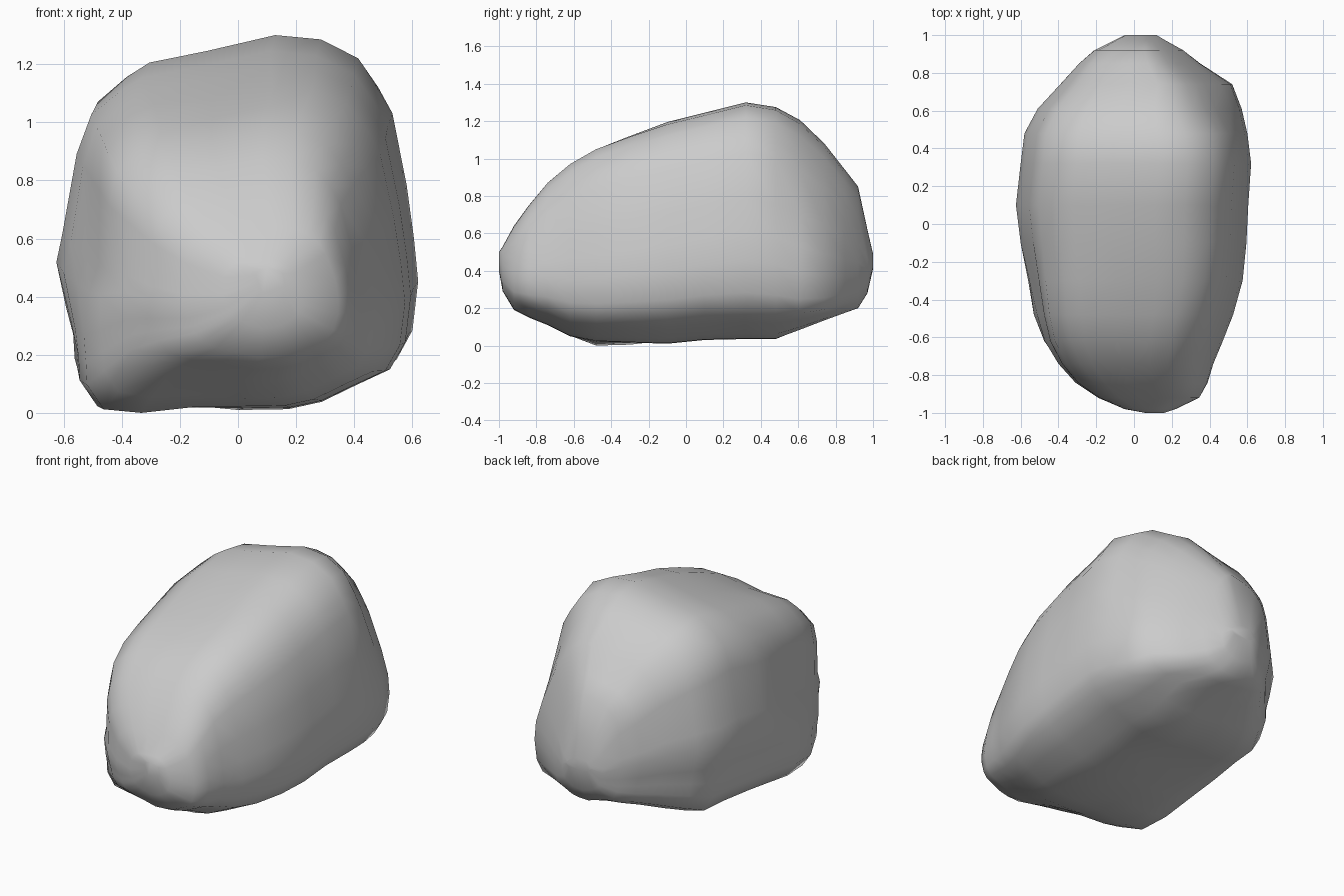
import bpy, bmesh, math

if "Cube" in bpy.data.objects:
    bpy.data.objects.remove(bpy.data.objects["Cube"])

# Front outline of the boulder (x, z), including the small foot at lower left
OUTLINE = [(-.62, .52), (-.60, .64), (-.55, .93), (-.50, 1.07), (-.40, 1.155),
           (-.32, 1.205), (-.12, 1.245), (.12, 1.30), (.28, 1.285), (.41, 1.22),
           (.48, 1.12), (.53, 1.03), (.58, .78), (.605, .60), (.62, .45),
           (.60, .28), (.545, .18), (.42, .12), (.30, .06), (.18, .033),
           (0, .03), (-.18, .025), (-.36, 0), (-.495, .015), (-.555, .12),
           (-.56, .22), (-.585, .33)]

# Extents of the slice at each depth: y, left, right, bottom, top
SLICES = [(-1, .06, .16, .40, .50), (-.98, -.05, .22, .29, .53),
          (-.92, -.19, .345, .19, .64), (-.84, -.31, .39, .15, .75),
          (-.74, -.40, .42, .11, .87), (-.62, -.475, .47, .05, .97),
          (-.48, -.53, .525, 0, 1.05), (-.30, -.56, .575, .005, 1.12),
          (-.10, -.60, .595, .01, 1.195), (.10, -.625, .605, .03, 1.245),
          (.32, -.60, .62, .035, 1.30), (.48, -.58, .60, .035, 1.275),
          (.61, -.51, .57, .085, 1.205), (.74, -.39, .52, .135, 1.08),
          (.85, -.29, .35, .175, .94), (.92, -.21, .26, .20, .85),
          (.97, -.11, .17, .28, .62), (1, -.05, .12, .41, .49)]


def fit(values, lo, hi):
    a, b = min(values), max(values)
    return [lo + (v - a) / (b - a) * (hi - lo) for v in values]


def ramp(t):
    t = max(0, min(1, t))
    return t * t * (3 - 2 * t)


def slice_ring(y, left, right, bottom, top):
    us = fit([p[0] for p in OUTLINE], -1, 1)
    vs = fit([p[1] for p in OUTLINE], -1, 1)
    rounding = 0.9 * abs(y) ** 10
    back = ramp((y - 0.42) / 0.3)
    front = ramp(-y * 2)
    foot = math.exp(-((y + 0.45) / 0.28) ** 2)
    lift = (0.26 if y < -0.45 else 0.16) * (1 - foot)
    pts = []
    for u, v in zip(us, vs):
        # Rounder ends
        k = 1 + rounding * (1 / math.hypot(u, v) - 1)
        u, v = u * k, v * k
        # Squarer top corners at the front
        if v > 0:
            k = 1 + (0.19 if u < 0 else 0.1) * front * min(abs(u), v)
            u, v = u * k, v * k
        # Right side leans outward low down, more so at the back
        if u > 0:
            if v > 0:
                u *= 1 - (0.12 * front + 0.33 * back) * v
            v -= 0.16 * back * u * u
        # Foot at lower left, underside raised away from it
        if u < 0 and v < 0:
            u *= 1 + 0.17 * foot * ramp(-v * 1.4)
            v *= 1 - lift * min(1, -u)
        pts.append((u, v))
    xs = fit([p[0] for p in pts], left, right)
    zs = fit([p[1] for p in pts], bottom, top)
    return [(x, y, z) for x, z in zip(xs, zs)]


# Boulder: loft the slices from front to back
bm = bmesh.new()
rings = [[bm.verts.new(c) for c in slice_ring(*s)] for s in SLICES]
n = len(OUTLINE)
for a, b in zip(rings, rings[1:]):
    for i in range(n):
        j = (i + 1) % n
        bm.faces.new((a[i], a[j], b[j], b[i]))
bm.faces.new(rings[0])
bm.faces.new(rings[-1])
bmesh.ops.recalc_face_normals(bm, faces=bm.faces)
for f in bm.faces:
    f.smooth = True

mesh = bpy.data.meshes.new("boulder")
bm.to_mesh(mesh)
bm.free()
boulder = bpy.data.objects.new("boulder", mesh)
bpy.context.collection.objects.link(boulder)
